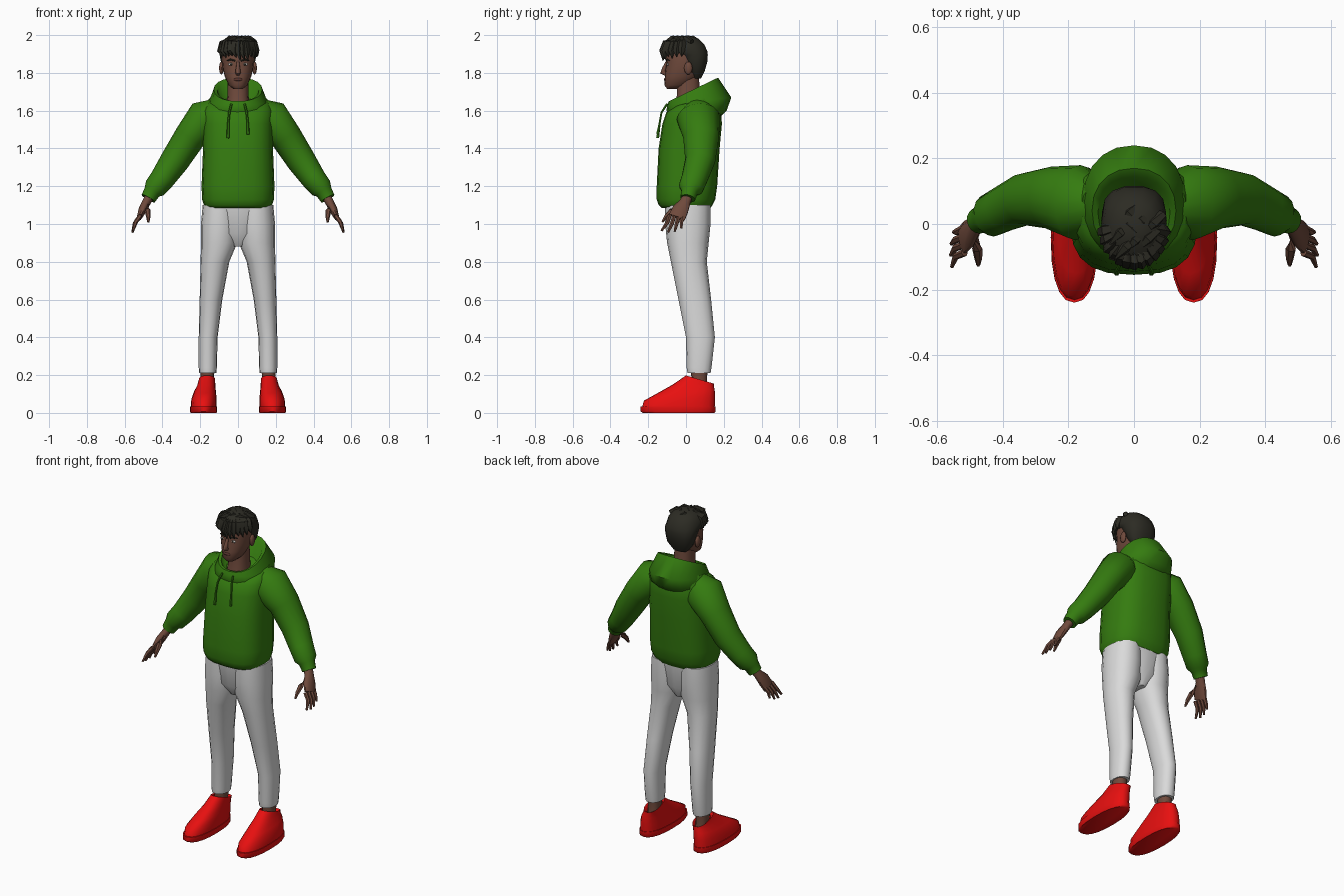
import bpy, bmesh, math, random
from mathutils import Vector

if "Cube" in bpy.data.objects:
    bpy.data.objects.remove(bpy.data.objects["Cube"])
random.seed(4)


def material(name, r, g, b):
    m = bpy.data.materials.new(name)
    m.use_nodes = True
    m.diffuse_color = (r, g, b, 1)
    shader = m.node_tree.nodes["Principled BSDF"]
    shader.inputs["Base Color"].default_value = (r, g, b, 1)
    shader.inputs["Roughness"].default_value = 0.8
    return m


green = material("hoodie green", .035, .2, .005)
grey = material("trouser light grey", .7, .7, .7)
red = material("shoe red", .8, .005, .005)
skin = material("brown skin", .16, .068, .045)
lip = material("lip brown", .11, .04, .03)
black = material("hair black", .025, .024, .017)
white = material("eye white", .6, .58, .55)


def finish(bm, name, mat, angle=50):
    bmesh.ops.recalc_face_normals(bm, faces=bm.faces)
    mesh = bpy.data.meshes.new(name)
    bm.to_mesh(mesh)
    bm.free()
    mesh.materials.append(mat)
    ob = bpy.data.objects.new(name, mesh)
    bpy.context.collection.objects.link(ob)
    bpy.ops.object.select_all(action='DESELECT')
    ob.select_set(True)
    bpy.context.view_layer.objects.active = ob
    bpy.ops.object.shade_smooth_by_angle(angle=math.radians(angle))
    return ob


def skin_rings(name, mat, rings, sides, power=1, angle=50):
    """Join rings, each given as centre and two half axes, into a capped solid."""
    def shape(v):
        return math.copysign(abs(v) ** power, v)
    bm = bmesh.new()
    loops = []
    for c, a, b in rings:
        turns = [math.tau * i / sides for i in range(sides)]
        loops.append([bm.verts.new(c + a * shape(math.cos(t)) + b * shape(math.sin(t)))
                      for t in turns])
    for low, high in zip(loops, loops[1:]):
        for i in range(sides):
            j = (i + 1) % sides
            bm.faces.new((low[i], low[j], high[j], high[i]))
    bm.faces.new(loops[0])
    bm.faces.new(loops[-1])
    return finish(bm, name, mat, angle)


def stack(name, mat, rows, x=0, sides=20, power=.85):
    """Rows: front y, back y, half width, front z, then optional back z and x."""
    rings = []
    for yf, yb, w, zf, *more in rows:
        zb = more[0] if more else zf
        cx = more[1] if len(more) > 1 else x
        front, back = Vector((cx, yf, zf)), Vector((cx, yb, zb))
        rings.append(((front + back) / 2, Vector((w, 0, 0)), (back - front) / 2))
    return skin_rings(name, mat, rings, sides, power)


def tube(name, mat, path, radii, sides=8):
    """Radii: across the path, then towards the front."""
    pts = [Vector(p) for p in path]
    rings = []
    for i, p in enumerate(pts):
        t = (pts[min(i + 1, len(pts) - 1)] - pts[max(i - 1, 0)]).normalized()
        ref = Vector((0, 1, 0)) if abs(t.y) < .8 else Vector((0, 0, 1))
        b = (ref - t * ref.dot(t)).normalized()
        a = t.cross(b)
        ra, rb = radii[i] if isinstance(radii[i], tuple) else (radii[i],) * 2
        rings.append((p, a * ra, b * rb))
    return skin_rings(name, mat, rings, sides)


def blob(name, mat, loc, size):
    bm = bmesh.new()
    bmesh.ops.create_uvsphere(bm, u_segments=12, v_segments=8, radius=1)
    for v in bm.verts:
        v.co = Vector(loc) + Vector(a * b for a, b in zip(v.co, size))
    return finish(bm, name, mat)


# Hoodie body with a gathered hem
stack("hoodie_body", green, [
    (-.13, .13, .17, 1.085), (-.145, .14, .18, 1.1), (-.155, .155, .19, 1.13),
    (-.155, .165, .193, 1.2), (-.145, .178, .185, 1.4), (-.125, .19, .185, 1.53),
    (-.105, .185, .185, 1.59, 1.62), (-.07, .15, .16, 1.62, 1.68)], power=.75)

# Hood lying open behind the neck
stack("hood", green, [
    (-.09, .165, .14, 1.57, 1.55), (-.103, .215, .165, 1.6, 1.6),
    (-.1, .24, .155, 1.63, 1.67), (-.09, .17, .128, 1.65, 1.775),
    (-.075, .145, .11, 1.65, 1.76), (-.065, .11, .09, 1.63, 1.67),
    (-.03, .08, .05, 1.62, 1.64)], power=.9)

# Trousers: hips joining two tapering legs
stack("trouser_hips", grey, [
    (-.05, .08, .03, .88), (-.095, .115, .12, .95), (-.11, .13, .18, 1.1)])

# Neck and head
stack("neck", skin, [
    (-.065, .08, .065, 1.6), (-.05, .075, .056, 1.68), (-.05, .07, .055, 1.78)], sides=14)
stack("head", skin, [
    (-.1, -.04, .025, 1.715), (-.114, .02, .05, 1.735), (-.112, .07, .07, 1.78),
    (-.108, .09, .08, 1.82), (-.104, .1, .084, 1.86), (-.106, .1, .084, 1.9),
    (-.09, .09, .075, 1.95), (-.04, .05, .04, 1.98)], power=.9)
tube("nose", skin, [(0, -.1, 1.86), (0, -.115, 1.825), (0, -.123, 1.803), (0, -.1, 1.79)],
     [.007, .011, .015, .01])
blob("mouth", lip, (0, -.11, 1.765), (.026, .007, .008))

# Hair cap with swept tufts along the fringe and crown
stack("hair_cap", black, [
    (.03, .08, .045, 1.77), (.01, .1, .08, 1.81), (-.02, .115, .091, 1.86),
    (-.04, .117, .097, 1.895), (-.112, .115, .1, 1.915), (-.118, .1, .094, 1.95),
    (-.075, .065, .068, 1.983), (-.03, .02, .025, 1.995)], sides=14)
for i in range(13):
    a = (i - 6) * .23
    sx, cy = math.sin(a), -math.cos(a)
    drop = random.uniform(0, .03)
    tube("fringe_tuft", black, [
        (.05 * sx, .06 * cy, 1.975), (.085 * sx, .107 * cy, 1.955),
        (.098 * sx, .125 * cy, 1.915), (.094 * sx + .012, .122 * cy, 1.892 - drop)],
        [.012, .022, .018, .002], sides=5)
for i in range(9):
    a, r = i * 2.4, .022 * math.sqrt(i)
    x, y = r * math.cos(a), r * math.sin(a) - .02
    tube("crown_tuft", black, [(x + .03, y + .03, 1.965), (x, y, 1.982), (x - .03, y - .035, 1.97)],
         [.014, .018, .003], sides=5)

for side, s in (("left", 1), ("right", -1)):
    # Face details
    blob(side + "_ear", skin, (s * .088, .012, 1.825), (.012, .022, .034))
    blob(side + "_eye", white, (s * .036, -.096, 1.845), (.016, .006, .007))
    blob(side + "_iris", black, (s * .036, -.101, 1.845), (.006, .003, .006))
    tube(side + "_eyebrow", black,
         [(s * .015, -.104, 1.864), (s * .04, -.1, 1.871), (s * .06, -.086, 1.864)],
         [.004, .005, .002], sides=6)

    # Sleeve, gathered above the cuff
    tube(side + "_sleeve", green, [
        (s * .1, .06, 1.6), (s * .17, .065, 1.56), (s * .255, .08, 1.46),
        (s * .335, .075, 1.335), (s * .4, .045, 1.24), (s * .44, .025, 1.19),
        (s * .455, .018, 1.17), (s * .475, .01, 1.135)],
        [.07, (.105, .115), (.084, .095), (.077, .08), (.066, .07), (.06, .066), .045, .04],
        sides=16)

    # Hand with four fingers and a thumb
    tube(side + "_palm", skin, [
        (s * .46, .015, 1.16), (s * .485, -.005, 1.115), (s * .505, -.03, 1.075),
        (s * .522, -.048, 1.035)],
        [.026, (.023, .03), (.022, .045), (.014, .046)], sides=10)
    for k in range(4):
        y = -.012 - .025 * k
        long = (.8, 1, 1.05, .95)[k]
        tube(side + "_finger", skin, [
            (s * .517, y, 1.045), (s * (.52 + .025 * long), y - .012, 1.045 - .04 * long),
            (s * (.52 + .037 * long), y - .013 - .01 * k, 1.045 - .085 * long)],
            [.012, .011, .006], sides=6)
    tube(side + "_thumb", skin, [
        (s * .485, -.03, 1.1), (s * .478, -.075, 1.07), (s * .475, -.105, 1.04),
        (s * .475, -.125, 1.01)], [.016, .016, .012, .006], sides=6)

    # Drawstring
    tube(side + "_drawstring", green, [
        (s * .035, -.1, 1.635), (s * .046, -.13, 1.59), (s * .052, -.14, 1.53),
        (s * .053, -.15, 1.475 - .02 * (s < 0))], [.006, .006, .006, .009], sides=6)

    # Trouser leg, ankle and shoe
    stack(side + "_trouser_leg", grey, [
        (.008, .13, .045, .21, .21, s * .16), (.003, .135, .048, .24, .24, s * .16),
        (0, .153, .05, .4, .4, s * .158), (-.04, .133, .06, .6, .6, s * .143),
        (-.08, .11, .076, .8, .8, s * .122), (-.1, .12, .096, .9, .9, s * .1),
        (-.11, .13, .098, 1, 1, s * .098), (-.11, .13, .092, 1.1, 1.1, s * .095)],
        sides=16, power=.9)
    stack(side + "_ankle", skin, [
        (.02, .12, .036, .1), (.03, .11, .035, .17), (.025, .115, .037, .23)],
        x=s * .162, sides=12)
    stack(side + "_shoe_sole", red, [
        (-.23, .15, .068, 0), (-.24, .157, .072, .008), (-.24, .157, .071, .035)],
        x=s * .182, power=.85)
    stack(side + "_shoe_upper", red, [
        (-.233, .152, .068, .03, .03, s * .182), (-.222, .154, .067, .065, .08, s * .18),
        (-.15, .152, .058, .105, .12, s * .175), (-.07, .148, .048, .15, .14, s * .168),
        (0, .147, .043, .198, .155, s * .164), (.015, .135, .036, .19, .15, s * .163),
        (.03, .12, .03, .13, .125, s * .163)], power=.85)
